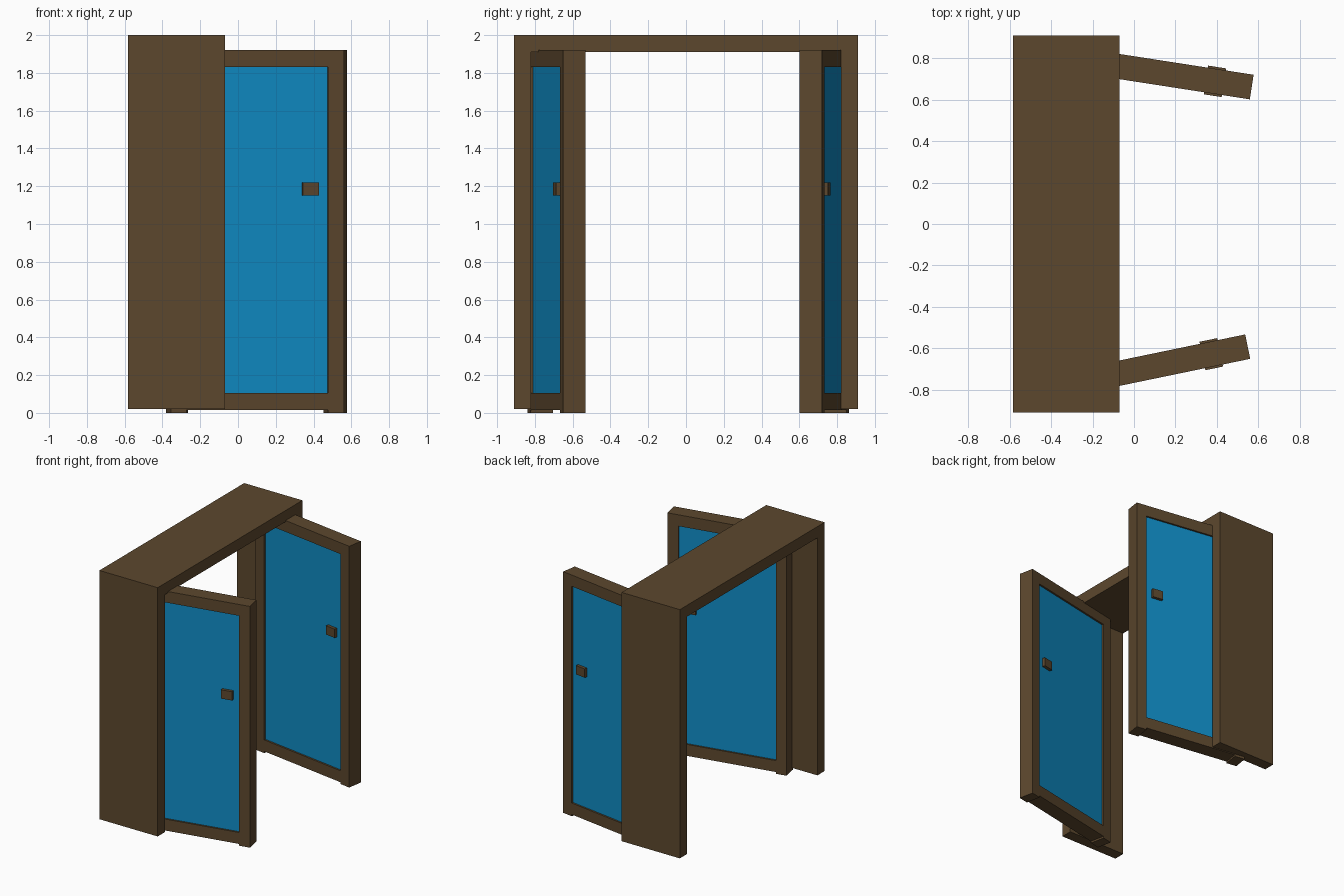
import bpy, bmesh, math
from mathutils import Matrix, Vector

if "Cube" in bpy.data.objects:
    bpy.data.objects.remove(bpy.data.objects["Cube"])


def material(name, rgb):
    m = bpy.data.materials.new(name)
    m.diffuse_color = (*rgb, 1)
    m.use_nodes = True
    m.node_tree.nodes["Principled BSDF"].inputs["Base Color"].default_value = m.diffuse_color
    return m


WOOD = material("brown_wood", (0.108, 0.064, 0.027))
GLASS = material("blue_glass", (0.005, 0.268, 0.57))


def extrude_profile(name, points, faces, depth, mat, matrix=None):
    """Build flat faces from 3D points and extrude them along a vector."""
    bm = bmesh.new()
    vs = [bm.verts.new(p) for p in points]
    fs = [bm.faces.new([vs[i] for i in f]) for f in faces]
    ext = bmesh.ops.extrude_face_region(bm, geom=fs, use_keep_orig=True)
    new = [e for e in ext["geom"] if isinstance(e, bmesh.types.BMVert)]
    bmesh.ops.translate(bm, vec=Vector(depth), verts=new)
    bmesh.ops.recalc_face_normals(bm, faces=bm.faces)
    me = bpy.data.meshes.new(name)
    bm.to_mesh(me)
    bm.free()
    me.materials.append(mat)
    ob = bpy.data.objects.new(name, me)
    bpy.context.collection.objects.link(ob)
    if matrix:
        ob.matrix_world = matrix
    return ob


def slab(name, u0, u1, z0, z1, v0, v1, mat, matrix):
    pts = [(u0, v0, z0), (u1, v0, z0), (u1, v0, z1), (u0, v0, z1)]
    return extrude_profile(name, pts, [(0, 1, 2, 3)], (0, v1 - v0, 0), mat, matrix)


# door surround: two jambs and a lintel
X0, X1, Y, YI, B, T, TI = -0.583, -0.07, 0.91, 0.82, 0.02, 2.0, 1.91
extrude_profile("door_surround",
                [(X0, -Y, B), (X0, -YI, B), (X0, -YI, TI), (X0, -Y, T),
                 (X0, Y, T), (X0, YI, TI), (X0, YI, B), (X0, Y, B)],
                [(0, 1, 2, 3), (3, 2, 5, 4), (4, 5, 6, 7)],
                (X1 - X0, 0, 0), WOOD)


def door(name, corner, angle, side):
    """Open door leaf; side is the y direction from outer to inner face."""
    m = Matrix.Translation((*corner, 0)) @ Matrix.Rotation(angle, 4, 'Z')
    w, h, a, th = 0.936, 1.92, 0.085, 0.12
    foot, g0, g1 = 0.014, 0.105, 1.83
    # frame with stiles reaching lower than the bottom rail
    pts = [(0, 0), (a, 0), (a, foot), (w - a, foot), (w - a, 0), (w, 0),
           (w, h), (0, h), (a, g0), (w - a, g0), (w - a, g1), (a, g1)]
    extrude_profile(name + "_frame", [(u, 0, z) for u, z in pts],
                    [(0, 1, 2, 8, 11, 7), (2, 3, 9, 8),
                     (4, 5, 6, 10, 9, 3), (11, 10, 6, 7)],
                    (0, side * th, 0), WOOD, m)
    # recessed glass
    slab(name + "_glass", a, w - a, g0, g1, side * 0.014, side * (th - 0.014), GLASS, m)
    # handle block passing through both faces
    slab(name + "_handle", 0.713, 0.80, 1.15, 1.22,
         -side * 0.01, side * (th + 0.01), WOOD, m)


door("front_door", (-0.356, -0.84), math.radians(11.7), 1)
door("rear_door", (-0.348, 0.863), math.radians(-8.8), -1)
